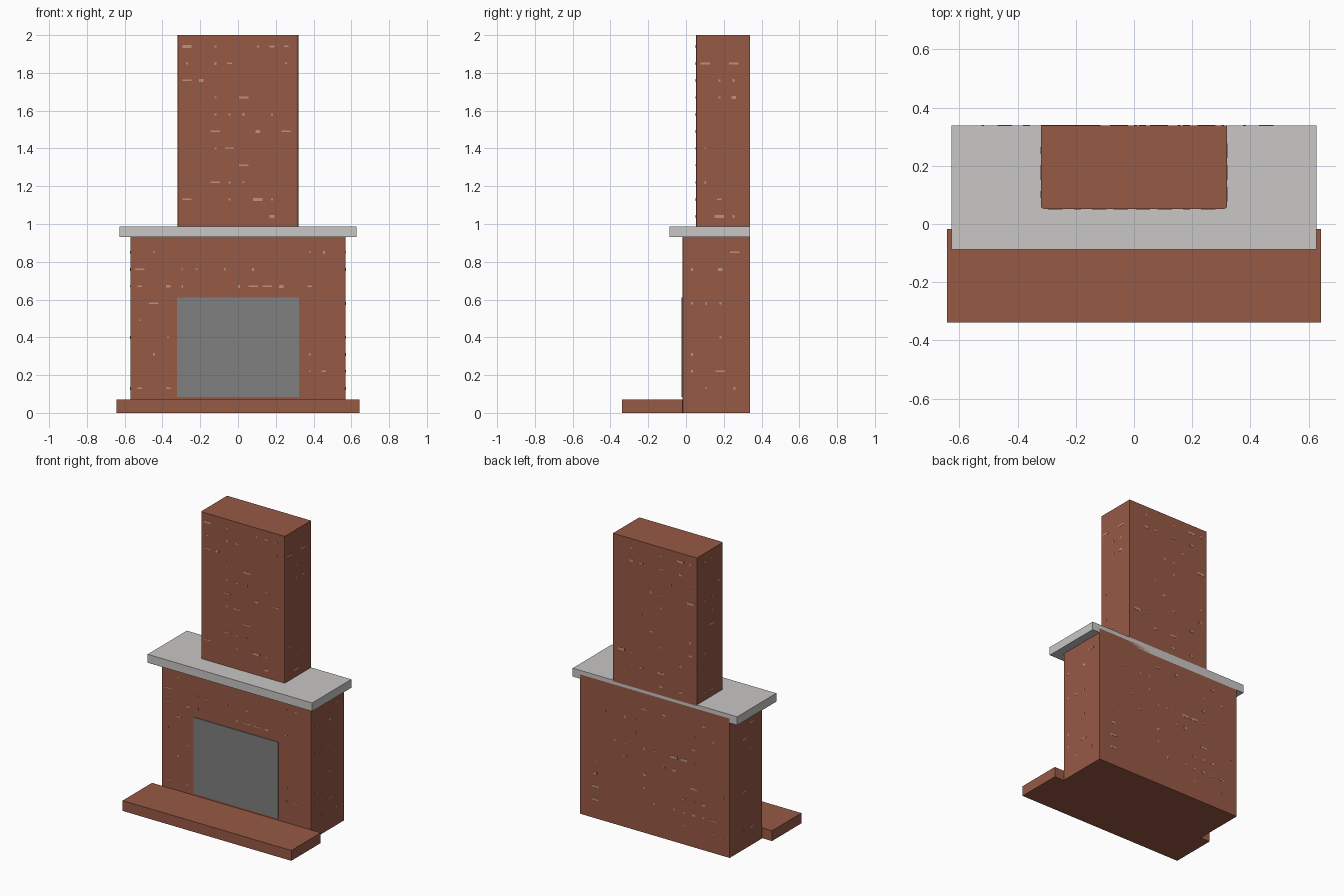
import bpy
import bmesh
import random
from mathutils import Matrix, Vector

random.seed(7)
cube = bpy.data.objects.get("Cube")
if cube:
    bpy.data.objects.remove(cube, do_unlink=True)


def material(name, color):
    mat = bpy.data.materials.new(name)
    mat.use_nodes = True
    mat.diffuse_color = (*color, 1)
    mat.node_tree.nodes["Principled BSDF"].inputs["Base Color"].default_value = (*color, 1)
    return mat


brick = material("red_brick", (0.31, 0.10, 0.06))
mortar = material("pale_mortar", (0.53, 0.29, 0.19))
stone = material("pale_stone", (0.58, 0.57, 0.56))
panel_grey = material("firebox_grey", (0.216, 0.216, 0.216))


def finish(name, bm, mat):
    mesh = bpy.data.meshes.new(name)
    bm.to_mesh(mesh)
    bm.free()
    mesh.materials.append(mat)
    obj = bpy.data.objects.new(name, mesh)
    bpy.context.collection.objects.link(obj)
    return obj


def add_box(bm, lo, hi):
    lo, hi = Vector(lo), Vector(hi)
    matrix = Matrix.Translation((lo + hi) / 2) @ Matrix.Diagonal((*(hi - lo), 1))
    return bmesh.ops.create_cube(bm, size=1, matrix=matrix)["verts"]


def block(name, half_width, y, z, mat, front_bevel=0):
    """Block centred on x; optionally eases its two upright front edges."""
    bm = bmesh.new()
    add_box(bm, (-half_width, y[0], z[0]), (half_width, y[1], z[1]))
    if front_bevel:
        edges = [e for e in bm.edges
                 if all(abs(v.co.y - y[0]) < 1e-4 for v in e.verts)
                 and abs(e.verts[0].co.z - e.verts[1].co.z) > 1e-4]
        bmesh.ops.bevel(bm, geom=edges, offset=front_bevel, segments=2,
                        profile=0.5, affect='EDGES')
    return finish(name, bm, mat)


BACK = 0.338
FRONT = -0.018

# Masonry, shelf and firebox
block("hearth", 0.643, (-BACK, FRONT), (0, 0.071), brick)
block("fireplace_body", 0.57, (FRONT, BACK), (0, 0.96), brick, 0.006)
block("mantel_shelf", 0.627, (-0.088, BACK), (0.93, 0.988), stone)
block("chimney_breast", 0.32, (0.052, BACK), (0.98, 2), brick, 0.01)
block("firebox_panel", 0.322, (FRONT - 0.005, FRONT + 0.01), (0.085, 0.61), panel_grey)


# Mortar specks set along the brick courses
def specks(bm, half_width, y, z, keep_out=None):
    thick = 0.0015
    depth = (y[1] - y[0]) / 2
    middle = (y[0] + y[1]) / 2
    sides = ((0, 1, half_width), (0, -1, half_width), (1, 1, depth), (1, -1, depth))
    for axis, sign, reach in sides:
        span = half_width if axis else depth
        course = z[0] + 0.05
        while course < z[1] - 0.03:
            along = -span + 0.05
            while along < span - 0.04:
                hidden = (keep_out and axis and sign < 0
                          and abs(along) < keep_out[0] and course < keep_out[1])
                if random.random() < 0.3 and not hidden:
                    length = random.choice((0.005, 0.005, 0.012, 0.025))
                    height = random.choice((0.004, 0.006, 0.008))
                    center = Vector((0, middle, course))
                    center[axis] += sign * reach
                    center[1 - axis] += along
                    half = Vector((thick, thick, height))
                    half[1 - axis] = length
                    add_box(bm, center - half, center + half)
                along += 0.075
            course += 0.09


bm = bmesh.new()
specks(bm, 0.57, (FRONT, BACK), (0.08, 0.93), (0.36, 0.64))
specks(bm, 0.32, (0.052, BACK), (0.99, 2))
finish("mortar_specks", bm, mortar)
